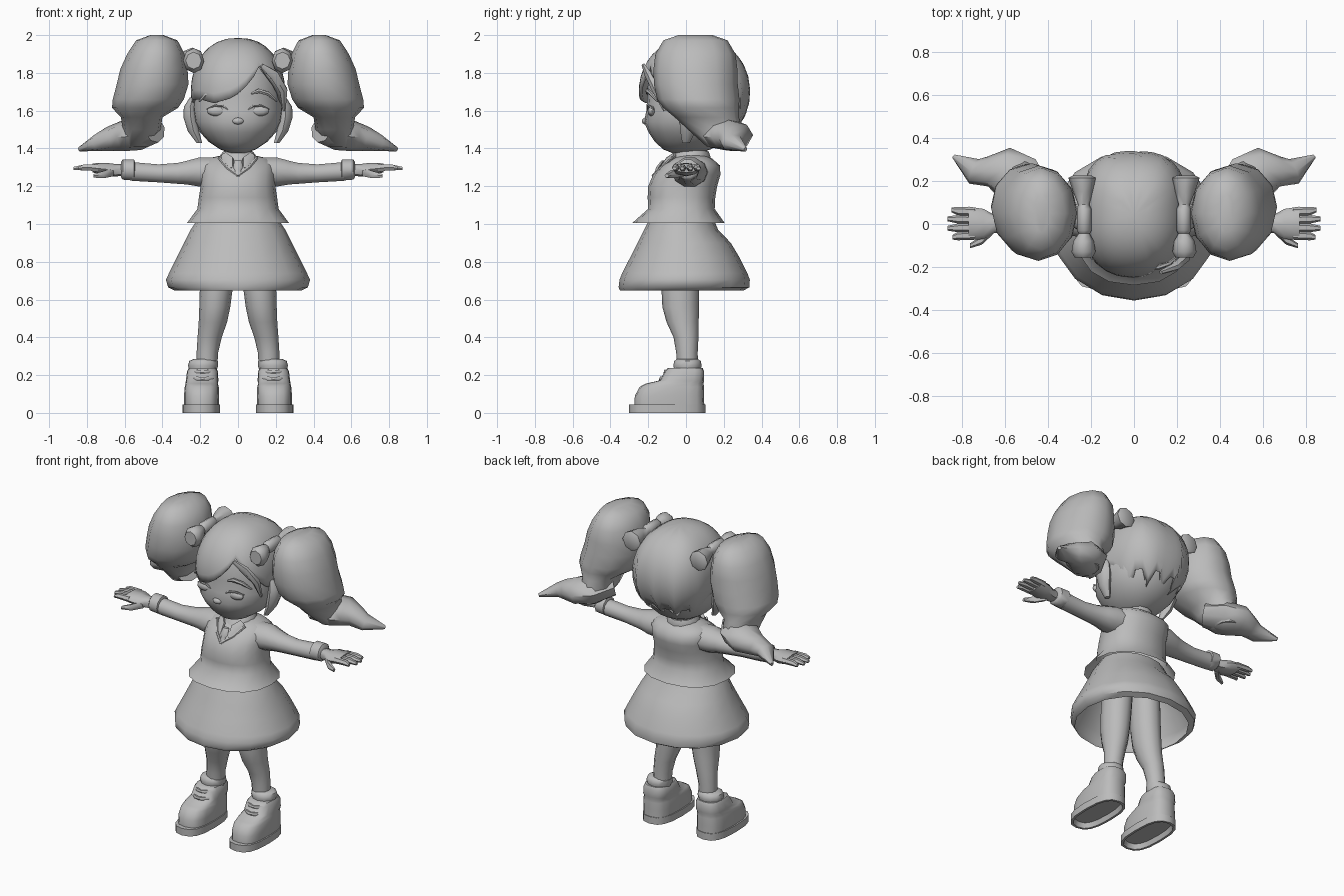
import bpy, bmesh, math
from mathutils import Vector

clay = bpy.data.materials.new("clay grey")
clay.diffuse_color = (0.5, 0.5, 0.5, 1)

AXES = {'x': (Vector((0, 1, 0)), Vector((0, 0, 1))),
        'y': (Vector((1, 0, 0)), Vector((0, 0, 1))),
        'z': (Vector((1, 0, 0)), Vector((0, 1, 0)))}


def finish(name, bm, mirror=False, angle=45):
    bmesh.ops.recalc_face_normals(bm, faces=bm.faces[:])
    me = bpy.data.meshes.new(name)
    bm.to_mesh(me)
    bm.free()
    me.materials.append(clay)
    ob = bpy.data.objects.new(name, me)
    bpy.context.collection.objects.link(ob)
    bpy.ops.object.select_all(action='DESELECT')
    ob.select_set(True)
    bpy.context.view_layer.objects.active = ob
    bpy.ops.object.shade_smooth_by_angle(angle=math.radians(angle))
    if mirror:
        ob.modifiers.new("Mirror", 'MIRROR')
    return ob


def sweep(name, rings, axis=None, n=12, p=2.0, caps=(True, True), mirror=False, angle=50):
    """Skin elliptical rings (x, y, z, a, b); without an axis the rings follow the path."""
    bm = bmesh.new()
    centres = [Vector(r[:3]) for r in rings]
    loops = []
    for i, r in enumerate(rings):
        if axis:
            u, v = AXES[axis]
        else:
            t = (centres[min(i + 1, len(rings) - 1)] - centres[max(i - 1, 0)]).normalized()
            u = Vector((0, 1, 0))
            u = (u - t * u.dot(t)).normalized()
            v = t.cross(u)
        loop = []
        for k in range(n):
            c, s = math.cos(math.tau * k / n), math.sin(math.tau * k / n)
            c = math.copysign(abs(c) ** (2 / p), c)
            s = math.copysign(abs(s) ** (2 / p), s)
            loop.append(bm.verts.new(centres[i] + u * r[3] * c + v * r[4] * s))
        loops.append(loop)
    for A, B in zip(loops, loops[1:]):
        for k in range(n):
            bm.faces.new((A[k], A[(k + 1) % n], B[(k + 1) % n], B[k]))
    if caps[0]:
        bm.faces.new(loops[0])
    if caps[1]:
        bm.faces.new(loops[-1])
    return finish(name, bm, mirror, angle)


def stack(name, levels, **kw):
    """Centred horizontal rings given as (z, half width, front y, back y)."""
    return sweep(name, [(0, (f + b) / 2, z, w, (b - f) / 2) for z, w, f, b in levels], 'z', **kw)


def ball(name, centre, size, mirror=False, seg=12):
    bm = bmesh.new()
    bmesh.ops.create_uvsphere(bm, u_segments=seg, v_segments=8, radius=1)
    for v in bm.verts:
        v.co = Vector(centre) + Vector([a * b for a, b in zip(v.co, size)])
    return finish(name, bm, mirror)


# Head and neck
stack("head", [(1.375, .04, -.07, .06), (1.395, .095, -.12, .13), (1.435, .155, -.165, .2),
               (1.485, .2, -.198, .25), (1.54, .23, -.222, .28), (1.6, .24, -.21, .3),
               (1.68, .238, -.205, .315), (1.78, .225, -.2, .31), (1.87, .18, -.16, .26),
               (1.93, .1, -.08, .17)], n=20, p=2.2, angle=70)
sweep("neck", [(0, .04, 1.3, .08, .08), (0, .04, 1.42, .07, .07)], 'z')
ball("nose", (0, -.217, 1.545), (.03, .016, .018), seg=8)
sweep("ear", [(.205, 0, 1.43, .015, .02), (.235, .01, 1.49, .03, .04), (.25, .02, 1.56, .038, .055),
              (.253, .02, 1.62, .034, .05), (.24, .01, 1.67, .015, .025)], 'z', n=8, mirror=True)
ball("eye", (.11, -.181, 1.598), (.055, .022, .027), True)
sweep("eyelid", [(.055, -.2, 1.605, .005, .005), (.08, -.203, 1.624, .006, .006),
                 (.125, -.196, 1.627, .006, .006), (.165, -.172, 1.608, .005, .005)], n=6, mirror=True)
sweep("eyebrow", [(.07, -.206, 1.69, .006, .007), (.11, -.203, 1.705, .011, .013),
                  (.16, -.184, 1.69, .011, .012), (.205, -.15, 1.65, .006, .006)], n=6, mirror=True)

# Hair cap: meridians run from the crown to a hem height set by azimuth (0 = front)
HEM = [(-180, 1.5), (-115, 1.5), (-95, 1.6), (-70, 1.66), (-50, 1.66), (-30, 1.64), (-5, 1.67),
       (15, 1.75), (30, 1.84), (45, 1.76), (60, 1.69), (75, 1.62), (95, 1.6), (115, 1.5), (180, 1.5)]


def hem(az):
    for (a, h), (b, k) in zip(HEM, HEM[1:]):
        if a <= az <= b:
            return h + (k - h) * (az - a) / (b - a)


bm = bmesh.new()
SEG, STEPS = 36, 10
crown = bm.verts.new((0, .04, 1.985))
cols = []
for i in range(SEG):
    az = -180 + 360 * i / SEG
    bottom = hem(az) + ((.035 if i % 3 else -.04) if abs(az) > 115 else 0)
    s, c = math.sin(math.radians(az)), -math.cos(math.radians(az))
    p = 2.8 if c > 0 else 2.3
    flat = (abs(s) ** p + abs(c) ** p) ** (-1 / p)
    end = math.acos(max(-1, min(1, (bottom - 1.7) / .285)))
    col = []
    for j in range(1, STEPS + 1):
        t = end * j / STEPS
        r = math.sin(t) ** .86 * flat
        col.append(bm.verts.new((.25 * s * r, .045 + .295 * c * r, 1.7 + .285 * math.cos(t))))
    cols.append(col)
for A, B in zip(cols, cols[1:] + cols[:1]):
    bm.faces.new((crown, A[0], B[0]))
    for j in range(STEPS - 1):
        bm.faces.new((A[j], A[j + 1], B[j + 1], B[j]))
cap = finish("hair_cap", bm, angle=60)
thick = cap.modifiers.new("Thickness", 'SOLIDIFY')
thick.thickness = .02
thick.offset = -1
sweep("side_lock", [(.125, -.225, 1.84, .01, .012), (.19, -.2, 1.79, .02, .028),
                    (.24, -.155, 1.71, .025, .024), (.245, -.11, 1.6, .01, .008)], n=6)

# Pigtails with flipped tips, and their bows
sweep("pigtail", [(.43, .05, 2.0, .035, .09), (.43, .05, 1.972, .11, .17), (.435, .05, 1.9, .152, .212),
                  (.445, .05, 1.82, .178, .222), (.452, .052, 1.74, .19, .222), (.475, .065, 1.66, .188, .218),
                  (.492, .08, 1.615, .175, .2), (.51, .11, 1.565, .11, .17), (.51, .155, 1.5, .1, .145),
                  (.535, .2, 1.41, .065, .09)],
      'z', n=12, mirror=True, angle=60)
sweep("pigtail_tip", [(.44, .12, 1.5, .08, .07), (.53, .2, 1.475, .125, .085), (.61, .245, 1.465, .115, .08),
                      (.68, .245, 1.45, .07, .065), (.745, .245, 1.43, .062, .045),
                      (.84, .315, 1.395, .01, .012)], n=8, mirror=True)
sweep("hair_bow", [(.235, -.155, 1.865, .042, .045), (.235, -.13, 1.865, .056, .066),
                   (.235, -.08, 1.87, .048, .055), (.232, -.045, 1.88, .026, .03),
                   (.232, -.03, 1.885, .034, .04), (.232, .07, 1.885, .034, .04),
                   (.234, .09, 1.88, .026, .03), (.238, .15, 1.875, .046, .055),
                   (.242, .215, 1.87, .064, .064), (.242, .225, 1.87, .045, .045)],
      'y', n=8, mirror=True)

# Sweater, collar and tie
stack("sweater", [(1.005, .27, -.285, .205), (1.08, .215, -.2, .152), (1.14, .207, -.203, .155),
                  (1.2, .198, -.2, .165), (1.26, .2, -.175, .182), (1.31, .2, -.13, .18),
                  (1.345, .17, -.075, .14), (1.365, .08, -.03, .1)],
      n=16, p=2.3, caps=(False, True), angle=75)
sweep("sleeve", [(.12, .02, 1.275, .1, .08), (.21, .02, 1.275, .092, .08), (.27, .017, 1.272, .075, .066),
                 (.32, .015, 1.268, .065, .058), (.42, .01, 1.268, .055, .05),
                 (.56, .01, 1.278, .055, .052)], 'x', n=10, mirror=True)
sweep("cuff", [(.545, .01, 1.28, .05, .048), (.55, .01, 1.285, .062, .058), (.61, .01, 1.288, .06, .056),
               (.62, .01, 1.288, .045, .042)], 'x', n=10, mirror=True)
stack("collar", [(1.33, .1, -.09, .125), (1.355, .1, -.075, .13), (1.385, .078, -.05, .12)], n=12)
sweep("collar_flap", [(.075, -.06, 1.365, .012, .02), (.05, -.1, 1.335, .012, .032),
                      (.035, -.135, 1.295, .008, .01)], n=6, mirror=True)
sweep("neck_trim", [(.1, -.07, 1.352, .008, .009), (.06, -.13, 1.3, .008, .009),
                    (0, -.175, 1.255, .008, .009)], n=6, mirror=True)
sweep("tie", [(0, -.12, 1.335, .02, .012), (0, -.145, 1.3, .026, .016), (0, -.152, 1.285, .016, .012),
              (0, -.168, 1.255, .024, .01)], 'z', n=6)

# Hands
sweep("palm", [(.59, .0, 1.285, .035, .03), (.65, .0, 1.285, .042, .033), (.7, .0, 1.29, .07, .034),
               (.77, .003, 1.297, .078, .024)], 'x', n=8, p=2.4, mirror=True)
for name, y, tip in (("little", .06, .85), ("ring", .022, .87), ("middle", -.018, .87), ("index", -.056, .845)):
    sweep(name + "_finger", [(.74, y * .95, 1.297, .02, .02), (.82, y, 1.299, .02, .017),
                             (tip, y * 1.1, 1.294, .011, .01)], 'x', n=6, mirror=True)
sweep("thumb", [(.66, -.025, 1.275, .026, .026), (.71, -.075, 1.262, .022, .022),
                (.765, -.102, 1.255, .011, .011)], 'x', n=6, mirror=True)

# Skirt, open underneath
stack("skirt", [(.648, .335, -.35, .305), (.665, .37, -.357, .335),
                (.705, .382, -.352, .338), (.74, .365, -.338, .325), (.82, .325, -.297, .285),
                (.9, .285, -.257, .237), (.97, .25, -.222, .17), (1.04, .205, -.185, .14)],
      n=16, p=2.1, caps=(False, True))

# Legs, socks and shoes
sweep("leg", [(.165, .008, .24, .055, .055), (.162, .005, .32, .057, .057), (.15, 0, .4, .064, .066),
              (.133, -.018, .48, .075, .085), (.123, -.028, .56, .082, .097), (.115, -.03, .66, .087, .1),
              (.1, -.025, .92, .09, .1)], 'z', mirror=True)
sweep("sock_cuff", [(.185, .008, .22, .07, .068), (.185, .008, .25, .08, .075), (.182, .008, .275, .076, .07),
                    (.18, .008, .285, .055, .055)], 'z', mirror=True)
sweep("shoe", [(.193, -.088, .04, .092, .185), (.193, -.088, .09, .093, .183), (.192, -.075, .138, .09, .17),
               (.192, -.06, .155, .086, .153), (.19, -.022, .172, .086, .118), (.188, -.008, .22, .082, .104),
               (.188, -.004, .238, .072, .092)], 'z', n=16, p=3, mirror=True)
sweep("sole", [(.194, -.1, .03, .075, .175), (.194, -.1, 0, .085, .187), (.194, -.1, 0, .1, .202),
               (.194, -.1, .045, .1, .202)], 'z', n=16, p=2.7, mirror=True)
for k, (y, z) in enumerate(((-.132, .182), (-.108, .218))):
    sweep("lace_%d" % k, [(.13, y + .025, z, .008, .01), (.16, y, z, .01, .012), (.188, y - .002, z - .005, .01, .012),
                          (.216, y, z, .01, .012), (.246, y + .025, z, .008, .01)], n=6, mirror=True)
